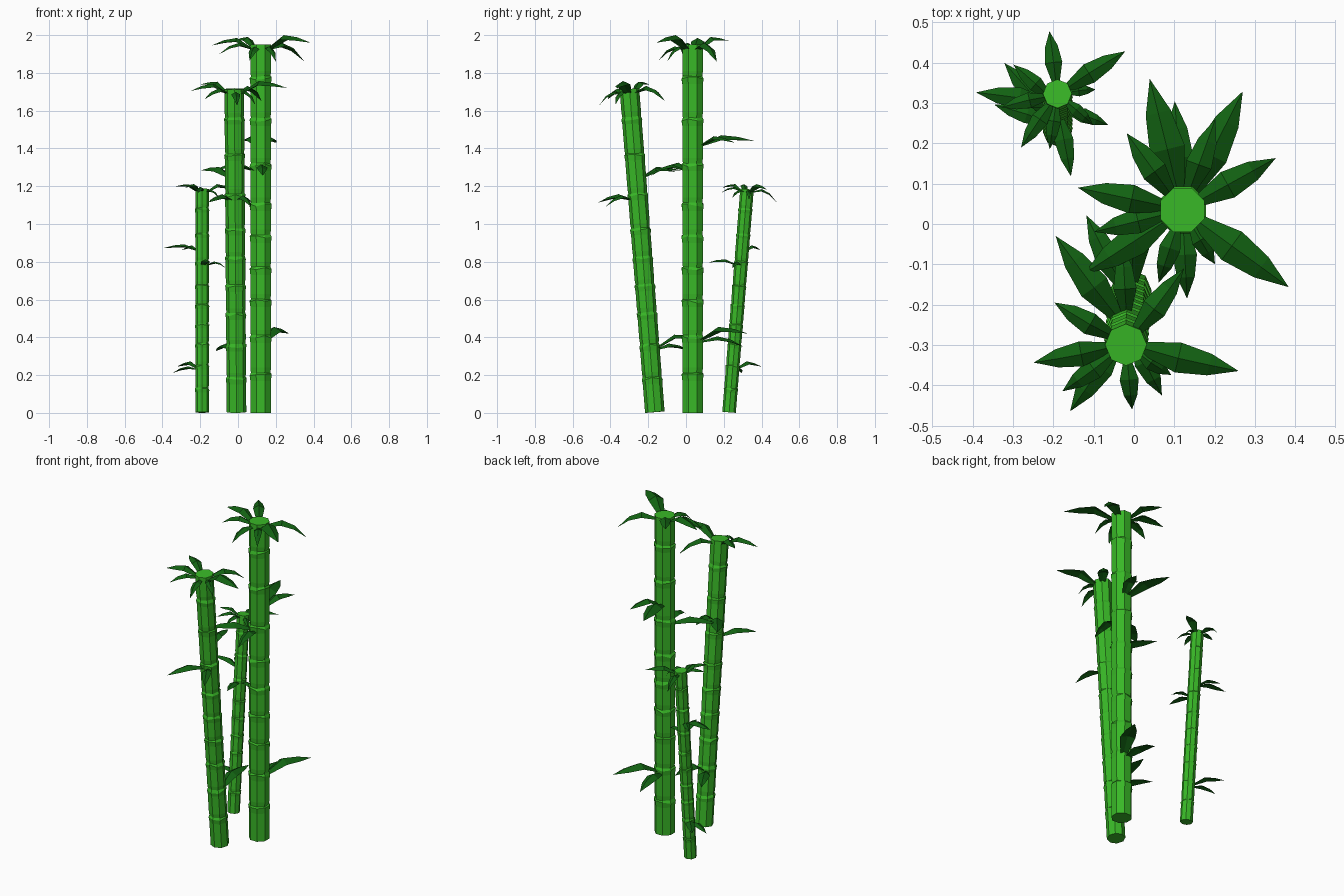
import bpy, bmesh, math, random
from mathutils import Matrix, Vector

if "Cube" in bpy.data.objects:
    bpy.data.objects.remove(bpy.data.objects["Cube"])

random.seed(4)


def material(name, rgb):
    m = bpy.data.materials.new(name)
    m.diffuse_color = (*rgb, 1)
    m.use_nodes = True
    m.node_tree.nodes["Principled BSDF"].inputs["Base Color"].default_value = m.diffuse_color
    return m


STALK = material("stalk green", (0.04, 0.48, 0.02))
LEAF = material("leaf dark green", (0.006, 0.12, 0.006))

SIDES, RADIUS, HEIGHT = 8, 0.059, 1.95
NODES = [0.2, 0.4, 0.59, 0.76, 0.93, 1.1, 1.31, 1.55, 1.77]

# leaves: angle in degrees, reach, root z, peak z, tip z
LEAVES = [
    # crown
    (-36, 0.326, 1.93, 2.00, 1.96), (29, 0.265, 1.93, 1.96, 1.86),
    (168, 0.265, 1.93, 1.985, 1.945), (126, 0.235, 1.93, 1.99, 1.97),
    (-59, 0.157, 1.93, 1.94, 1.86), (-108, 0.19, 1.93, 1.94, 1.865),
    (194, 0.225, 1.93, 1.96, 1.90),
    # upper pair
    (104, 0.335, 1.42, 1.47, 1.44), (70, 0.24, 1.42, 1.465, 1.43),
    # middle pair
    (-87, 0.22, 1.29, 1.315, 1.255), (213, 0.29, 1.29, 1.325, 1.285),
    # low pair
    (63, 0.33, 0.39, 0.455, 0.42), (94, 0.27, 0.38, 0.405, 0.35),
]


def finish(name, bm, mat, matrix):
    bmesh.ops.recalc_face_normals(bm, faces=bm.faces)
    me = bpy.data.meshes.new(name)
    bm.to_mesh(me)
    bm.free()
    me.materials.append(mat)
    ob = bpy.data.objects.new(name, me)
    ob.matrix_world = matrix
    bpy.context.collection.objects.link(ob)


def loft(bm, rings):
    for a, b in zip(rings, rings[1:]):
        n = len(a)
        for i in range(n):
            j = (i + 1) % n
            bm.faces.new((a[i], a[j], b[j], b[i]))


def build_stalk(name, matrix):
    bm = bmesh.new()
    # each segment flares to a ragged lip, then steps in to the next one
    profile = [(0, RADIUS, 0)]
    for z in NODES:
        profile += [(z - 0.03, RADIUS, 0), (z, RADIUS + 0.004, 0.009),
                    (z + 0.012, RADIUS - 0.003, 0.003), (z + 0.04, RADIUS, 0)]
    profile.append((HEIGHT, RADIUS, 0))
    rings = []
    for z, r, rag in profile:
        ring = []
        for i in range(SIDES):
            a = 2 * math.pi * (i + 0.5) / SIDES
            ring.append(bm.verts.new((r * math.cos(a), r * math.sin(a),
                                      z + random.uniform(-rag, rag))))
        rings.append(ring)
    loft(bm, rings)
    bm.faces.new(rings[0])
    bm.faces.new(rings[-1])
    finish(name, bm, STALK, matrix)


def build_leaves(name, matrix):
    bm = bmesh.new()
    for ang, reach, z0, zp, z1 in LEAVES:
        a = math.radians(ang)
        out = Vector((math.cos(a), math.sin(a), 0))
        side = Vector((-out.y, out.x, 0))
        half = 0.12 * reach + 0.004
        fold = half * 0.55
        rings = []
        # folded blade: root, two wide sections, then the tip
        for t, w, z in ((0, 0.4, z0), (0.38, 1.0, zp), (0.7, 0.72, zp * 0.7 + z1 * 0.3)):
            c = out * (0.045 + (reach - 0.045) * t) + Vector((0, 0, z))
            s = side * half * w
            drop = Vector((0, 0, -fold * w))
            rings.append([bm.verts.new(p) for p in
                          (c, c + s + drop, c + drop * 0.6, c - s + drop)])
        tip = bm.verts.new(out * reach + Vector((0, 0, z1)))
        loft(bm, rings)
        bm.faces.new(rings[0])
        for i in range(4):
            bm.faces.new((rings[-1][i], rings[-1][(i + 1) % 4], tip))
    finish(name, bm, LEAF, matrix)


# the same plant three times: name, base position, lean, turn, scale
for name, base, lean, turn, scale in (
        ("tall", (0.12, 0.035, 0), 0, 0, 1.0),
        ("middle", (-0.008, -0.165, 0.004), 4.5, 23, 0.88),
        ("short", (-0.19, 0.228, 0.003), -4.6, 68, 0.608)):
    place = (Matrix.Translation(base)
             @ Matrix.Rotation(math.radians(-0.4 if lean > 0 else 0), 4, 'Y')
             @ Matrix.Rotation(math.radians(lean), 4, 'X')
             @ Matrix.Rotation(math.radians(turn), 4, 'Z')
             @ Matrix.Scale(scale, 4))
    build_stalk(name + "_stalk", place)
    build_leaves(name + "_leaves", place)
